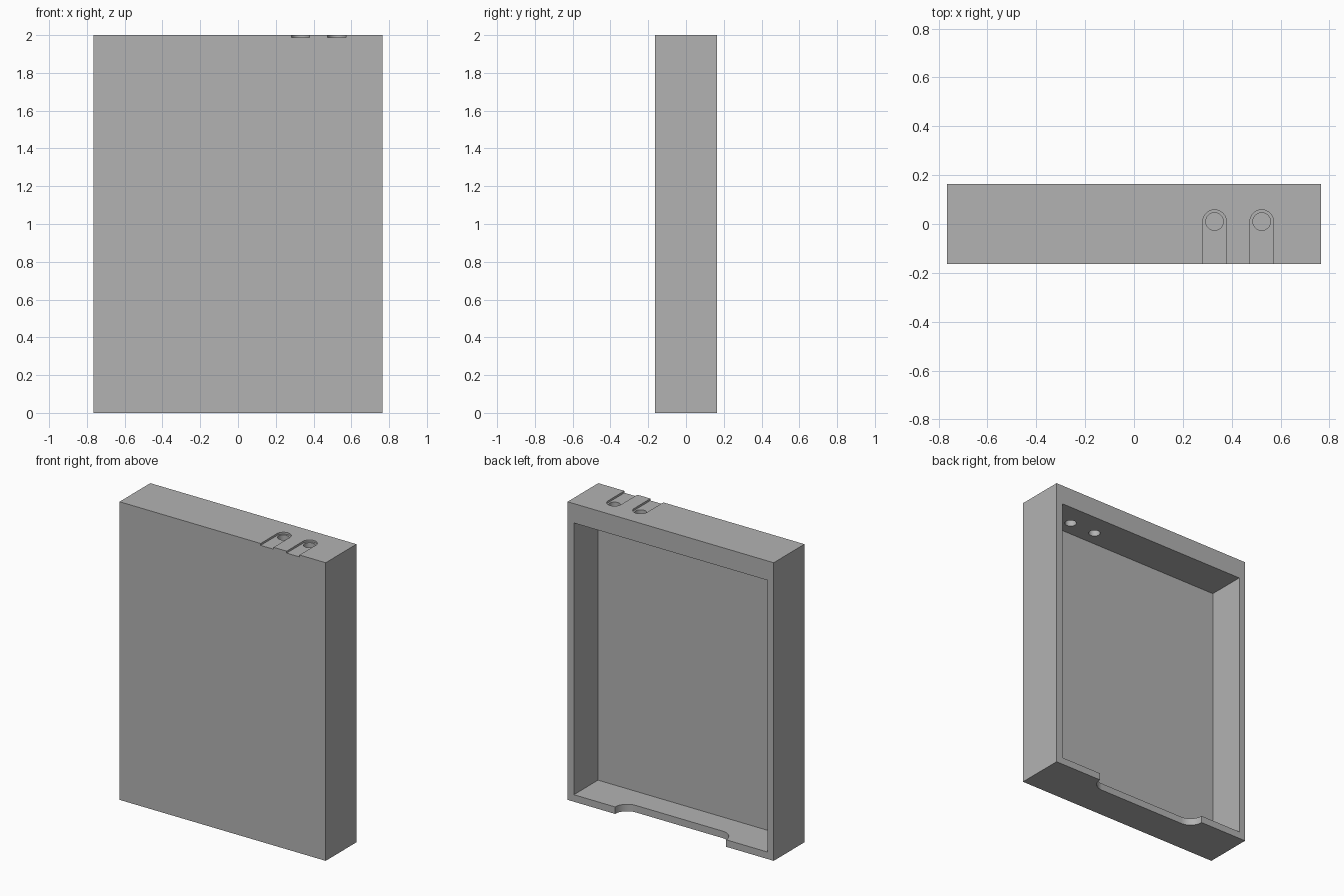
import bpy
import bmesh
from math import pi, cos, sin

cube = bpy.data.objects.get("Cube")
if cube:
    bpy.data.objects.remove(cube, do_unlink=True)

# Overall sizes
HALF_W, HALF_D, HEIGHT = 0.765, 0.163, 2.0
WALL, TOP_WALL, FRONT_WALL = 0.047, 0.13, 0.07
OVER = 0.05  # how far cutters reach past the surface

grey = bpy.data.materials.new("plain grey")
grey.use_nodes = True
colour = (0.45, 0.45, 0.45, 1)
grey.diffuse_color = colour
grey.node_tree.nodes["Principled BSDF"].inputs["Base Color"].default_value = colour


def arc(cx, cy, r, start, end, steps):
    """Points along an arc, both ends included."""
    angles = [start + (end - start) * i / steps for i in range(steps + 1)]
    return [(cx + r * cos(a), cy + r * sin(a)) for a in angles]


def rectangle(x0, x1, y0, y1):
    return [(x0, y0), (x1, y0), (x1, y1), (x0, y1)]


def prism(name, profile, z0, z1):
    """Extrude a counter-clockwise plan profile from z0 to z1."""
    bm = bmesh.new()
    base = bm.faces.new([bm.verts.new((x, y, z0)) for x, y in profile])
    top = bmesh.ops.extrude_face_region(bm, geom=[base])["geom"]
    verts = [v for v in top if isinstance(v, bmesh.types.BMVert)]
    bmesh.ops.translate(bm, verts=verts, vec=(0, 0, z1 - z0))
    bmesh.ops.recalc_face_normals(bm, faces=bm.faces)
    mesh = bpy.data.meshes.new(name)
    bm.to_mesh(mesh)
    bm.free()
    mesh.materials.append(grey)
    obj = bpy.data.objects.new(name, mesh)
    bpy.context.collection.objects.link(obj)
    return obj


def cut(target, cutter):
    """Subtract the cutter for good and remove it."""
    cutter.hide_render = True
    mod = target.modifiers.new("cut", "BOOLEAN")
    mod.operation, mod.solver, mod.object = "DIFFERENCE", "EXACT", cutter
    bpy.context.view_layer.objects.active = target
    bpy.ops.object.modifier_apply(modifier=mod.name)
    bpy.data.objects.remove(cutter, do_unlink=True)


# Outer case
case = prism("case", rectangle(-HALF_W, HALF_W, -HALF_D, HALF_D), 0, HEIGHT)

# Deep recess open at the back
inner = HALF_W - WALL
cut(case, prism("recess_cutter",
                rectangle(-inner, inner, FRONT_WALL - HALF_D, HALF_D + OVER),
                WALL, HEIGHT - TOP_WALL))

# Wide finger notch with rounded corners in the bottom wall
R, NOTCH = 0.09, 0.412
notch = (arc(R - NOTCH, HALF_D, R, pi, 1.5 * pi, 12)
         + arc(NOTCH - R, HALF_D, R, 1.5 * pi, 2 * pi, 12)
         + [(NOTCH, HALF_D + OVER), (-NOTCH, HALF_D + OVER)])
cut(case, prism("notch_cutter", notch, -OVER, WALL + OVER))

# Two shallow cable channels on top, each ending in a through hole
SLOT_R, HOLE_R, HOLE_Y, SLOT_DEPTH = 0.048, 0.036, 0.01, 0.013
for x in (0.33, 0.523):
    front = -HALF_D - OVER
    channel = (arc(x, HOLE_Y, SLOT_R, 0, pi, 24)
               + [(x - SLOT_R, front), (x + SLOT_R, front)])
    cut(case, prism("channel_cutter", channel, HEIGHT - SLOT_DEPTH, HEIGHT + OVER))
    hole = arc(x, HOLE_Y, HOLE_R, 0, 2 * pi, 40)[:-1]
    cut(case, prism("hole_cutter", hole, HEIGHT - TOP_WALL - OVER, HEIGHT + OVER))

# Smooth the round walls, keep the box edges sharp
bpy.ops.object.select_all(action="DESELECT")
case.select_set(True)
bpy.context.view_layer.objects.active = case
bpy.ops.object.shade_smooth_by_angle(angle=pi / 6)
